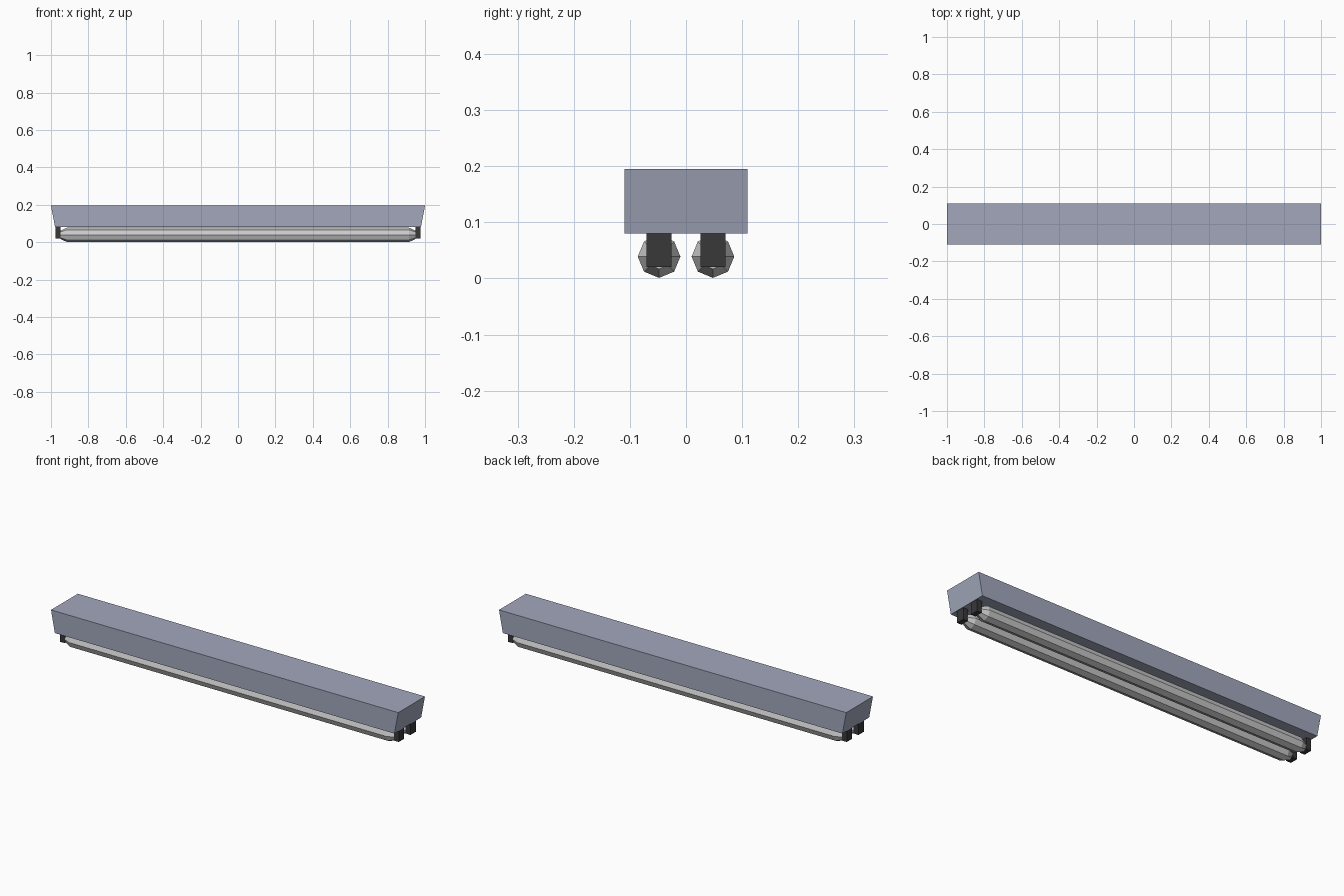
import bpy, bmesh, math
from mathutils import Matrix

if "Cube" in bpy.data.objects:
    bpy.data.objects.remove(bpy.data.objects["Cube"])


def material(name, rgb):
    m = bpy.data.materials.new(name)
    m.diffuse_color = (*rgb, 1)
    m.use_nodes = True
    m.node_tree.nodes["Principled BSDF"].inputs["Base Color"].default_value = m.diffuse_color
    return m


def finish(name, bm, mat=None):
    bmesh.ops.recalc_face_normals(bm, faces=bm.faces)
    me = bpy.data.meshes.new(name)
    bm.to_mesh(me)
    bm.free()
    ob = bpy.data.objects.new(name, me)
    bpy.context.collection.objects.link(ob)
    if mat:
        me.materials.append(mat)
    return ob


def box(name, x0, x1, y0, y1, z0, z1, mat, taper=0.0):
    # taper pulls the bottom corners inward along x
    bm = bmesh.new()
    bmesh.ops.create_cube(bm, size=1)
    for v in bm.verts:
        low = v.co.z < 0
        x = x1 if v.co.x > 0 else x0
        if low:
            x -= math.copysign(taper, v.co.x)
        v.co = (x, y1 if v.co.y > 0 else y0, z0 if low else z1)
    return finish(name, bm, mat)


def tube(name, y, z):
    # eight-sided lamp with narrowed ends
    bm = bmesh.new()
    rings = []
    for x, r in [(-0.95, 0.022), (-0.915, 0.038), (0.915, 0.038), (0.95, 0.022)]:
        rings.append([bm.verts.new((x, y + r * math.cos(i * math.pi / 4),
                                    z + r * math.sin(i * math.pi / 4))) for i in range(8)])
    for a, b in zip(rings, rings[1:]):
        for i in range(8):
            j = (i + 1) % 8
            bm.faces.new((a[i], a[j], b[j], b[i]))
    bm.faces.new(rings[0])
    bm.faces.new(rings[-1])
    return finish(name, bm)


housing_mat = material("housing_paint", (0.36, 0.39, 0.50))
socket_mat = material("socket_plastic", (0.04, 0.04, 0.04))

# Housing with sloped ends
box("housing", -1, 1, -0.11, 0.11, 0.08, 0.195, housing_mat, taper=0.022)

# Lamps and the sockets holding each end
for side, y in (("front", -0.048), ("back", 0.048)):
    tube(side + "_lamp", y, 0.039)
    for end, s in (("left", -1), ("right", 1)):
        x0, x1 = sorted((s * 0.948, s * 0.975))
        box(f"{side}_{end}_socket", x0, x1, y - 0.022, y + 0.022, 0.02, 0.08, socket_mat)
